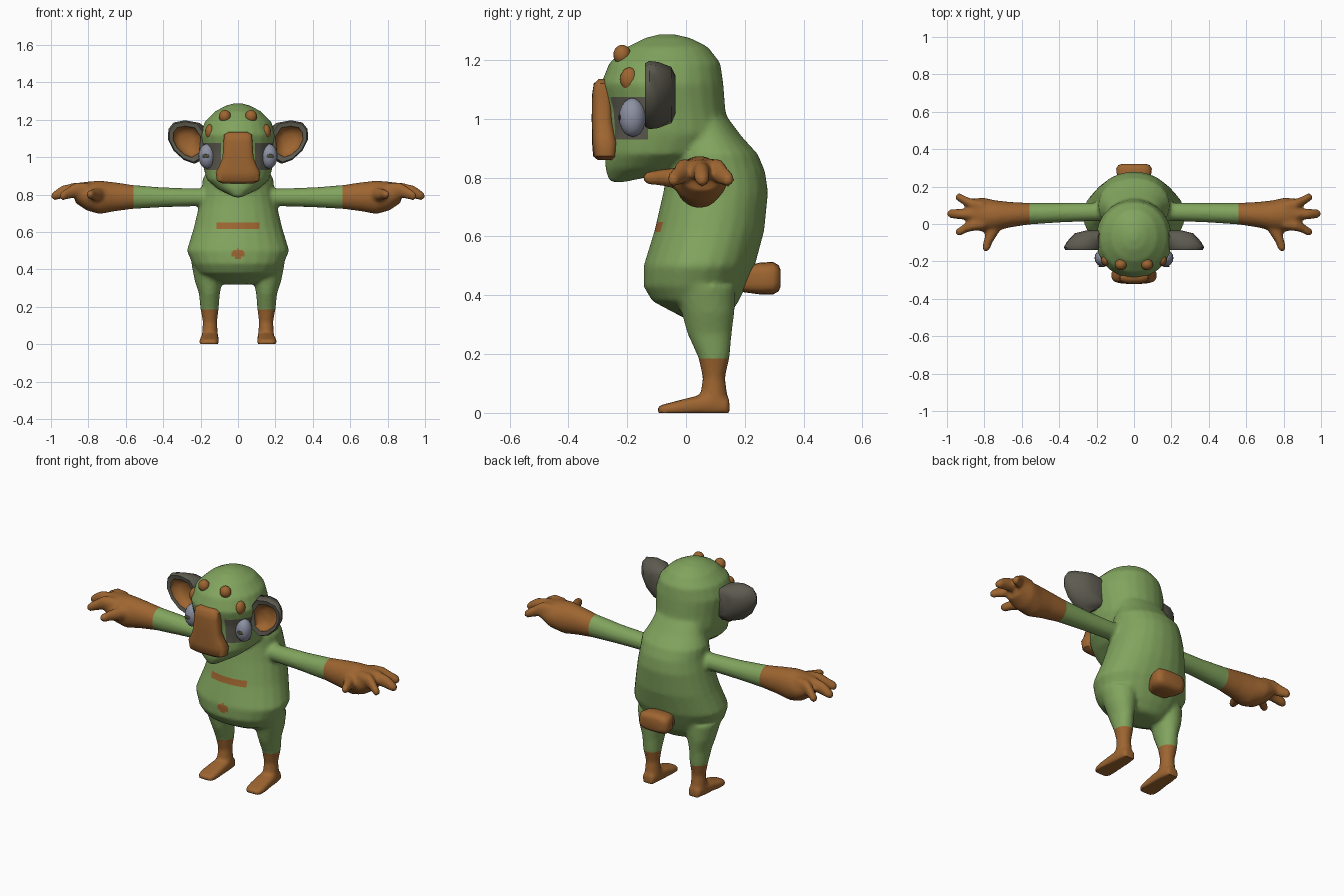
import bpy, bmesh
from math import cos, sin, pi, radians
from mathutils import Vector, Matrix

cube = bpy.data.objects.get("Cube")
if cube:
    bpy.data.objects.remove(cube)


def material(name, r, g, b):
    m = bpy.data.materials.new(name)
    m.use_nodes = True
    m.diffuse_color = (r, g, b, 1)
    m.node_tree.nodes["Principled BSDF"].inputs["Base Color"].default_value = (r, g, b, 1)
    return m


GREEN = material("leaf green", 0.22, 0.37, 0.11)
BROWN = material("clay brown", 0.34, 0.13, 0.03)
GREY = material("dark grey", 0.11, 0.105, 0.08)
EYE = material("eye blue grey", 0.26, 0.28, 0.36)
PUPIL = material("pupil", 0.07, 0.07, 0.045)


def make(name, bm, *mats):
    bmesh.ops.recalc_face_normals(bm, faces=bm.faces)
    mesh = bpy.data.meshes.new(name)
    bm.to_mesh(mesh)
    bm.free()
    for m in mats:
        mesh.materials.append(m)
    ob = bpy.data.objects.new(name, mesh)
    bpy.context.collection.objects.link(ob)
    return ob


def smooth(ob, angle=50):
    bpy.ops.object.select_all(action='DESELECT')
    bpy.context.view_layer.objects.active = ob
    ob.select_set(True)
    bpy.ops.object.shade_smooth_by_angle(angle=radians(angle))


def bridge(bm, rings, mat=0):
    for p, q in zip(rings, rings[1:]):
        for i in range(len(p)):
            j = (i + 1) % len(p)
            bm.faces.new((p[i], p[j], q[j], q[i])).material_index = mat


def loft(bm, axis, rows, n=20, power=2.0):
    """Closed tube along an axis; rows are (t, centre a, radius a, centre b, radius b)."""
    def curve(c):
        return (abs(c) ** (2 / power)) * (1 if c > 0 else -1)
    rings = []
    for t, ca, ra, cb, rb in rows:
        ring = []
        for k in range(n):
            ang = 2 * pi * (k + 0.5) / n
            a, b = ca + ra * curve(cos(ang)), cb + rb * curve(sin(ang))
            co = {'x': (t, a, b), 'y': (a, t, b), 'z': (a, b, t)}[axis]
            ring.append(bm.verts.new(co))
        rings.append(ring)
    bridge(bm, rings)
    bm.faces.new(rings[0])
    bm.faces.new(rings[-1])


def mirror(bm):
    geom = bmesh.ops.duplicate(bm, geom=bm.verts[:] + bm.edges[:] + bm.faces[:])["geom"]
    for v in geom:
        if isinstance(v, bmesh.types.BMVert):
            v.co.x = -v.co.x


def ellipsoid_pair(name, centre, radii, mat):
    for side, s in (("left", 1), ("right", -1)):
        bm = bmesh.new()
        loc = Vector((centre[0] * s, centre[1], centre[2]))
        bmesh.ops.create_uvsphere(bm, u_segments=16, v_segments=10, radius=1,
                                  matrix=Matrix.LocRotScale(loc, None, Vector(radii)))
        smooth(make(side + "_" + name, bm, mat))


# Arms, hands, legs and feet
bm = bmesh.new()
loft(bm, 'x', [(.10, .065, .05, .785, .05), (.20, .065, .049, .785, .047),
               (.40, .06, .052, .785, .053), (.56, .055, .058, .787, .064),
               (.66, .05, .068, .788, .078), (.74, .045, .082, .785, .09),
               (.81, .05, .092, .792, .077), (.87, .055, .08, .808, .052)])
for y0, y1, y2, reach in ((.0, -.018, -.042, .955), (.05, .053, .055, 1.0), (.095, .118, .142, .955)):
    loft(bm, 'x', [(.80, y0, .032, .825, .04), (.87, (y0 + y1) / 2, .03, .825, .04),
                   (reach - .06, y1, .028, .813, .036), (reach - .02, y2, .024, .795, .027),
                   (reach, y2, .013, .79, .014)], 12)
loft(bm, 'y', [(.03, .71, .045, .785, .045), (-.04, .755, .036, .80, .036),
               (-.10, .782, .025, .80, .027), (-.13, .79, .022, .80, .024),
               (-.145, .792, .012, .80, .012)], 12)
loft(bm, 'z', [(.02, .15, .045, .095, .05), (.06, .15, .042, .095, .046),
               (.12, .15, .038, .095, .038), (.19, .152, .049, .095, .054),
               (.27, .153, .056, .08, .076), (.34, .157, .075, .075, .09),
               (.43, .15, .10, .06, .11)])
loft(bm, 'y', [(.148, .15, .035, .02, .028), (.09, .15, .046, .03, .038),
               (.02, .152, .05, .023, .031), (-.05, .155, .054, .013, .023),
               (-.085, .155, .046, .009, .018), (-.097, .155, .03, .007, .014)], 20, 3)
mirror(bm)

# Torso and head, given as (height, front, back, half width)
TORSO = [(.32, .0, .13, .09), (.335, -.03, .15, .14), (.38, -.115, .18, .215),
         (.43, -.145, .205, .245), (.50, -.145, .235, .275), (.62, -.108, .267, .238),
         (.75, -.078, .28, .207), (.82, -.066, .27, .193), (.88, -.05, .245, .19),
         (.94, -.03, .19, .16), (1.0, -.03, .145, .14)]
HEAD = [(.785, -.26, -.21, .02), (.83, -.275, .0, .11), (.88, -.275, .10, .168),
        (.95, -.265, .15, .187), (1.03, -.268, .135, .193), (1.12, -.29, .128, .204),
        (1.19, -.262, .118, .178), (1.245, -.2, .075, .122), (1.275, -.14, .015, .065),
        (1.288, -.09, -.04, .02)]
for rows in (TORSO, HEAD):
    loft(bm, 'z', [(z, 0, w, (f + b) / 2, (b - f) / 2) for z, f, b, w in rows], 24, 2.1)

# Fuse the limbs, torso and head into one skin
body = make("body", bm, GREEN, BROWN, GREY)
fuse = body.modifiers.new("fuse", 'REMESH')
fuse.mode = 'VOXEL'
fuse.voxel_size = 0.011
relax = body.modifiers.new("relax", 'SMOOTH')
relax.factor = 0.5
relax.iterations = 4
skin = bpy.data.meshes.new_from_object(body.evaluated_get(bpy.context.evaluated_depsgraph_get()))
body.modifiers.clear()
bm = bmesh.new()
bm.from_mesh(skin)
bpy.data.meshes.remove(skin)
for v in bm.verts:
    v.co.z = max(v.co.z, 0)

# Cut clean colour borders: gloves, socks, chest stripe, eye patches
for axis, values in (((1, 0, 0), (-.56, .56, -.115, .115, -.09, .09)),
                     ((0, 0, 1), (.185, .615, .65, .93, 1.075)), ((0, 1, 0), (-.13,))):
    for d in values:
        bmesh.ops.bisect_plane(bm, geom=bm.verts[:] + bm.edges[:] + bm.faces[:],
                               plane_co=Vector(axis) * d, plane_no=axis)
for f in bm.faces:
    x, y, z = f.calc_center_median()
    x = abs(x)
    stripe = y < 0 and x < .115 and .615 < z < .65
    navel = y < 0 and (x / .034) ** 2 + ((z - .483) / .025) ** 2 < 1
    patch = y < -.13 and .09 < x < .3 and .93 < z < 1.075
    f.material_index = 1 if x > .56 or z < .185 or stripe or navel else 2 if patch else 0
    f.smooth = True
bm.to_mesh(body.data)
bm.free()
smooth(body, 60)

# Snout
bm = bmesh.new()
loft(bm, 'z', [(.86, 0, .085, -.272, .028), (.873, 0, .113, -.273, .043),
               (.92, 0, .12, -.274, .046), (.95, 0, .102, -.278, .042),
               (1.0, 0, .083, -.283, .038), (1.08, 0, .078, -.283, .037),
               (1.12, 0, .074, -.28, .034), (1.135, 0, .05, -.275, .022)], 24, 3.2)
smooth(make("snout", bm, BROWN))

# Tail
bm = bmesh.new()
loft(bm, 'y', [(.16, 0, .05, .455, .04), (.22, 0, .075, .455, .048),
               (.25, 0, .09, .457, .054), (.295, 0, .096, .458, .056),
               (.315, 0, .085, .458, .045), (.322, 0, .06, .458, .028)], 24, 3.5)
smooth(make("tail", bm, BROWN))

# Ears: one outline repeated as shell, rim and inner bowl
OUTLINE = [(.18, 1.0), (.235, .965), (.29, .985), (.345, 1.035), (.375, 1.095),
           (.372, 1.15), (.345, 1.185), (.285, 1.197), (.215, 1.185), (.17, 1.12)]
RINGS = [(.55, -.035, .20), (.82, -.05, .23), (.97, -.095, .255), (1.0, -.125, .268),
         (.93, -.14, .268), (.72, -.135, .27), (.66, -.105, .27), (.35, -.085, .27)]
for side, s in (("left", 1), ("right", -1)):
    bm = bmesh.new()
    rings = [[bm.verts.new((s * (cx + k * (x - .268)), y, 1.085 + k * (z - 1.085)))
              for x, z in OUTLINE] for k, y, cx in RINGS]
    bridge(bm, rings[:6])
    bridge(bm, rings[5:], 1)
    bm.faces.new(rings[0])
    bm.faces.new(rings[-1]).material_index = 1
    smooth(make(side + "_ear", bm, GREY, BROWN))

# Eyes, pupils and brow bumps
ellipsoid_pair("eye", (.166, -.182, 1.005), (.045, .046, .066), EYE)
ellipsoid_pair("pupil", (.172, -.226, 1.005), (.02, .004, .011), PUPIL)
ellipsoid_pair("side_bump", (.15, -.192, 1.135), (.026, .032, .04), BROWN)
ellipsoid_pair("brow_bump", (.07, -.217, 1.218), (.032, .03, .034), BROWN)
